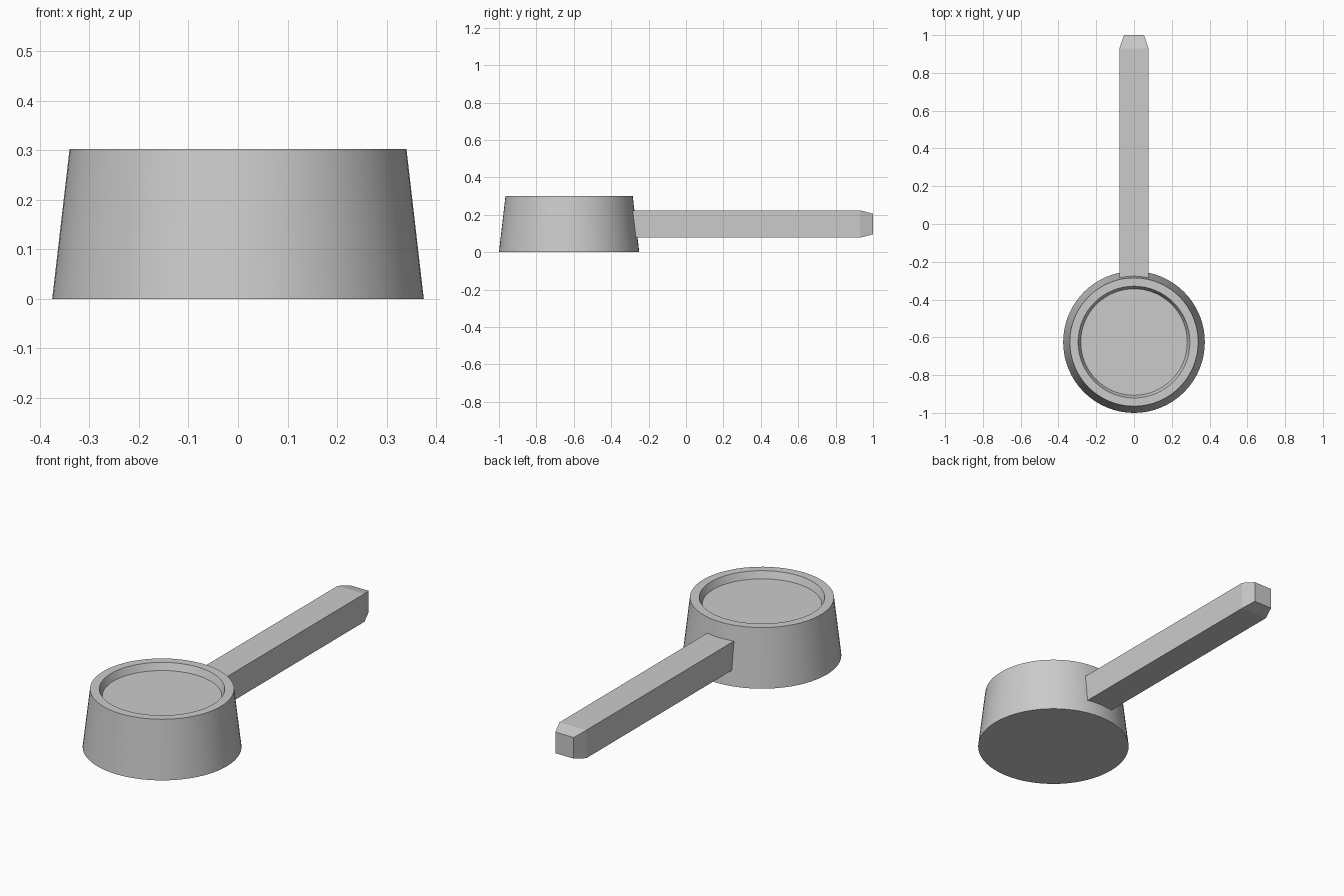
import bpy, bmesh, math
from mathutils import Matrix

cube = bpy.data.objects.get("Cube")
if cube:
    bpy.data.objects.remove(cube, do_unlink=True)

grey = bpy.data.materials.new("light_grey")
grey.use_nodes = True
grey.diffuse_color = (0.6, 0.6, 0.6, 1)
grey.node_tree.nodes["Principled BSDF"].inputs["Base Color"].default_value = grey.diffuse_color


def finish(bm, name, location, smooth=False):
    """Turn a bmesh into a named, coloured object."""
    bmesh.ops.recalc_face_normals(bm, faces=bm.faces)
    mesh = bpy.data.meshes.new(name)
    bm.to_mesh(mesh)
    bm.free()
    obj = bpy.data.objects.new(name, mesh)
    obj.location = location
    mesh.materials.append(grey)
    bpy.context.collection.objects.link(obj)
    if smooth:
        bpy.ops.object.select_all(action="DESELECT")
        obj.select_set(True)
        bpy.context.view_layer.objects.active = obj
        bpy.ops.object.shade_smooth_by_angle(angle=math.radians(30))
    return obj


def loft(rings):
    """Bridge successive rings of points and cap both ends."""
    bm = bmesh.new()
    loops = [[bm.verts.new(p) for p in ring] for ring in rings]
    for a, b in zip(loops, loops[1:]):
        for i in range(len(a)):
            j = (i + 1) % len(a)
            bm.faces.new((a[i], a[j], b[j], b[i]))
    bm.faces.new(loops[0])
    bm.faces.new(loops[-1])
    return bm


# Tapered round cup with a shallow recess in its top
def circle(radius, z, sides=64):
    return [(radius * math.cos(math.tau * i / sides),
             radius * math.sin(math.tau * i / sides), z) for i in range(sides)]


cup_profile = [(0.375, 0), (0.34, 0.302), (0.296, 0.302), (0.282, 0.266)]
finish(loft([circle(r, z) for r, z in cup_profile]), "cup", (0, -0.625, 0), smooth=True)


# Straight square handle with a chamfered tip
def rectangle(y, half_width, half_height):
    return [(sx * half_width, y, sz * half_height)
            for sx, sz in ((-1, -1), (1, -1), (1, 1), (-1, 1))]


handle_sections = [(-0.35, 0.077, 0.073), (0.93, 0.077, 0.073), (1.0, 0.053, 0.055)]
finish(loft([rectangle(*s) for s in handle_sections]), "handle", (0, 0, 0.151))
